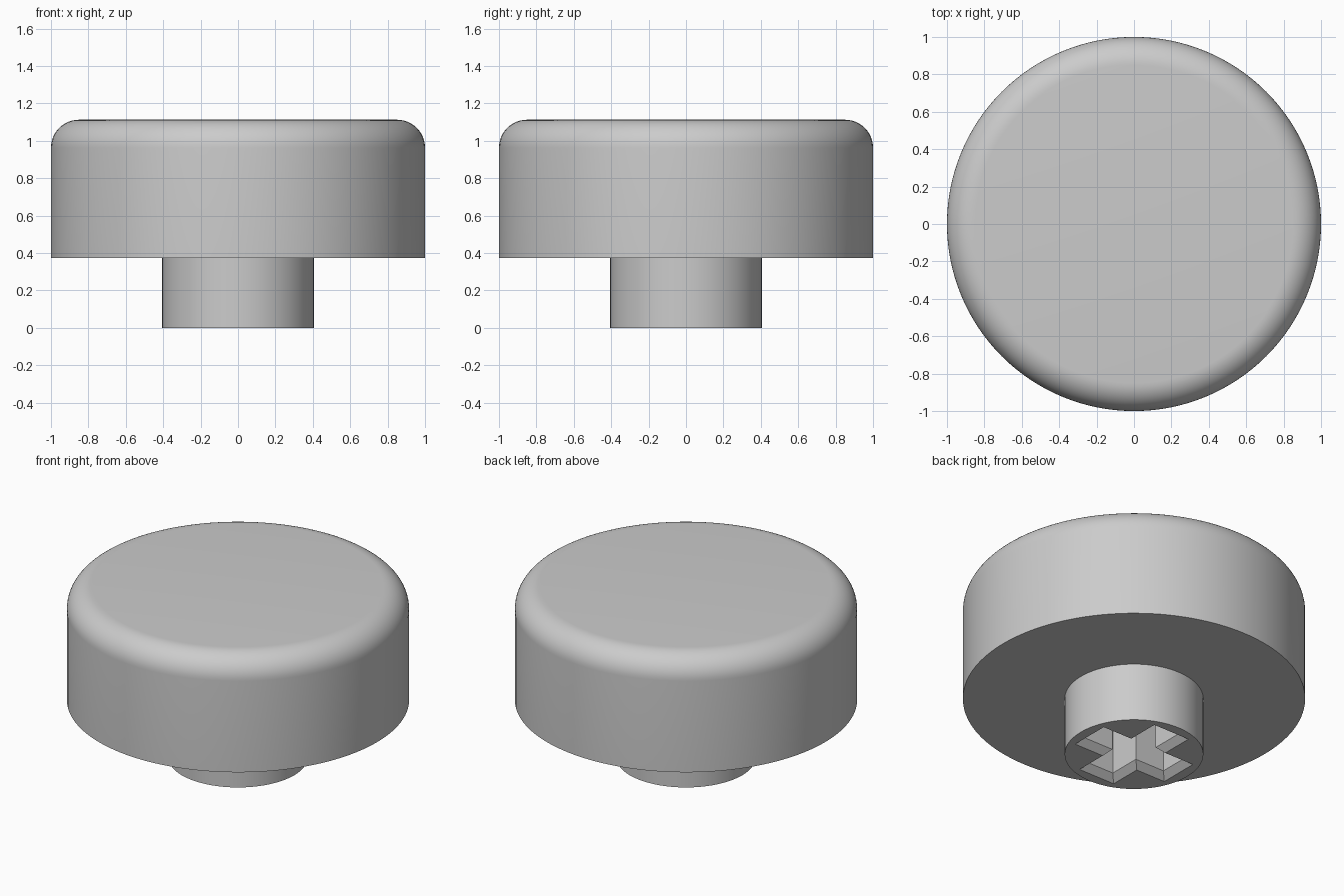
import bpy, bmesh
from math import cos, sin, pi, radians

if "Cube" in bpy.data.objects:
    bpy.data.objects.remove(bpy.data.objects["Cube"])

SEGMENTS = 128
CAP_BOTTOM, CAP_TOP, FILLET = 0.375, 1.113, 0.15
STEM_RADIUS = 0.405
ARM_LENGTH, ARM_HALF_WIDTH = 0.30, 0.09
CHAMFER, SOCKET_DEPTH = 0.04, 0.36

grey = bpy.data.materials.new("plain grey")
grey.use_nodes = True
colour = (0.6, 0.6, 0.6, 1)
grey.diffuse_color = colour
grey.node_tree.nodes["Principled BSDF"].inputs["Base Color"].default_value = colour


def loft(name, rings):
    """Solid skinned through matching rings of points, closed at both ends."""
    bm = bmesh.new()
    loops = [[bm.verts.new(p) for p in ring] for ring in rings]
    n = len(loops[0])
    for low, high in zip(loops, loops[1:]):
        for i in range(n):
            j = (i + 1) % n
            bm.faces.new((low[i], low[j], high[j], high[i]))
    bm.faces.new(loops[0][::-1])
    bm.faces.new(loops[-1])
    mesh = bpy.data.meshes.new(name)
    bm.to_mesh(mesh)
    bm.free()
    mesh.materials.append(grey)
    obj = bpy.data.objects.new(name, mesh)
    bpy.context.collection.objects.link(obj)
    return obj


def circle(radius, z):
    angles = [2 * pi * i / SEGMENTS for i in range(SEGMENTS)]
    return [(radius * cos(a), radius * sin(a), z) for a in angles]


def cross(offset, z):
    length, half = ARM_LENGTH + offset, ARM_HALF_WIDTH + offset
    points = []
    x, y = 1, 0
    for _ in range(4):
        for along, side in ((length, -half), (length, half), (half, half)):
            points.append((along * x - side * y, along * y + side * x, z))
        x, y = -y, x
    return points


# Round cap with a rounded upper rim
STEPS = 12
rim = [i * pi / 2 / STEPS for i in range(STEPS + 1)]
cap = loft("button_cap", [circle(1, CAP_BOTTOM)] + [
    circle(1 - FILLET + FILLET * cos(a), CAP_TOP - FILLET + FILLET * sin(a))
    for a in rim])

# Stem below the cap
stem = loft("stem", [circle(STEM_RADIUS, 0), circle(STEM_RADIUS, CAP_BOTTOM)])

# Cross-shaped socket with a flared mouth, cut up into the stem
cutter = loft("socket_cutter", [
    cross(CHAMFER * 1.5, -CHAMFER / 2), cross(0, CHAMFER), cross(0, SOCKET_DEPTH)])
cut = stem.modifiers.new("socket", "BOOLEAN")
cut.operation, cut.solver, cut.object = "DIFFERENCE", "EXACT", cutter
bpy.ops.object.select_all(action="DESELECT")
bpy.context.view_layer.objects.active = stem
stem.select_set(True)
bpy.ops.object.modifier_apply(modifier=cut.name)
bpy.data.objects.remove(cutter)

# Smooth the round walls and keep the corners crisp
cap.select_set(True)
bpy.ops.object.shade_smooth_by_angle(angle=radians(30))
